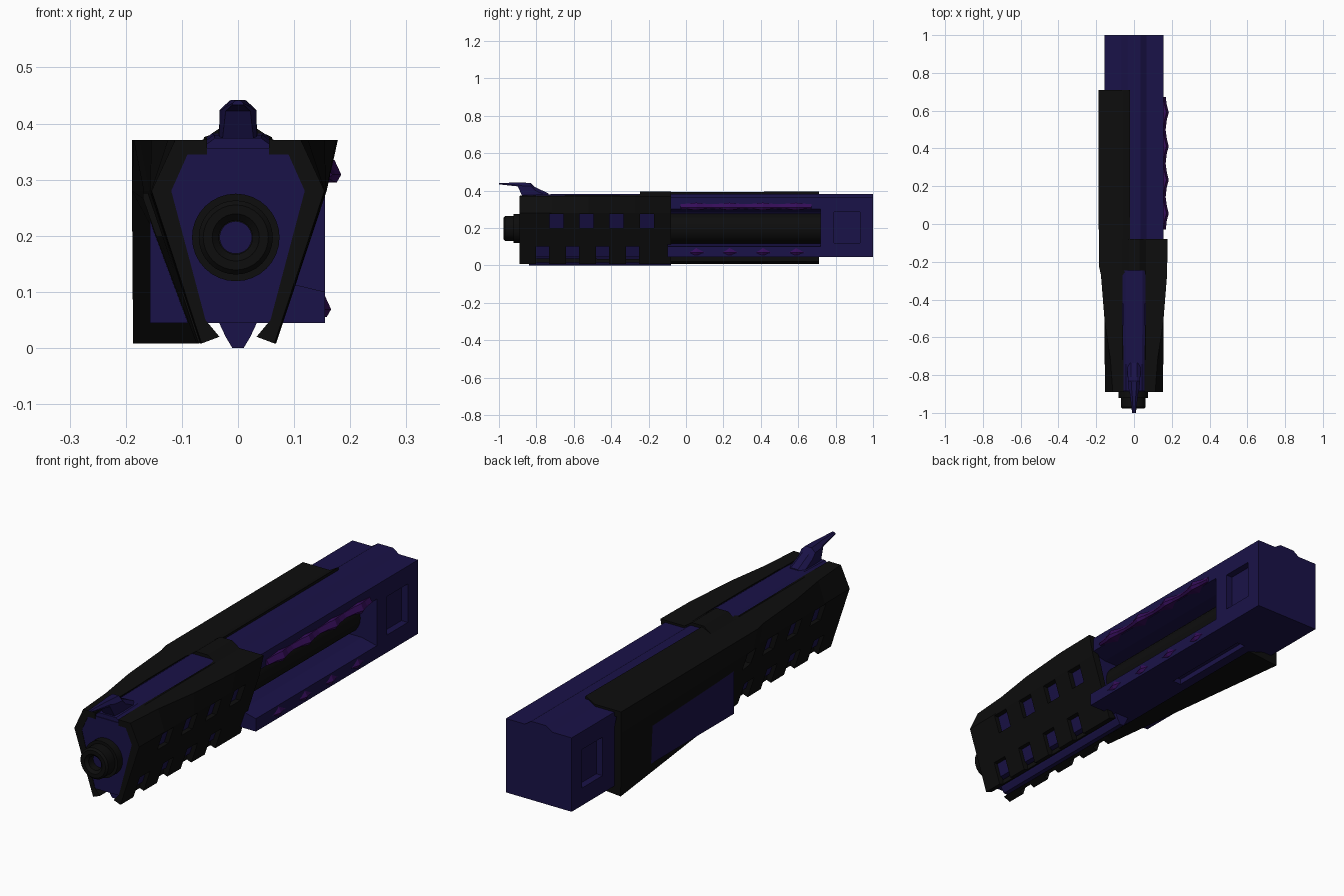
import bpy, bmesh, math
from mathutils import Vector

if "Cube" in bpy.data.objects:
    bpy.data.objects.remove(bpy.data.objects["Cube"])


def material(name, rgb):
    m = bpy.data.materials.new(name)
    m.diffuse_color = (*rgb, 1)
    m.use_nodes = True
    m.node_tree.nodes["Principled BSDF"].inputs["Base Color"].default_value = m.diffuse_color
    return m


NAVY = material("navy", (0.010, 0.006, 0.065))
BLACK = material("black", (0.004, 0.004, 0.004))
PURPLE = material("purple", (0.035, 0.004, 0.10))


def finish(name, bm, mat):
    bmesh.ops.recalc_face_normals(bm, faces=bm.faces)
    me = bpy.data.meshes.new(name)
    bm.to_mesh(me)
    bm.free()
    if mat:
        me.materials.append(mat)
    ob = bpy.data.objects.new(name, me)
    bpy.context.collection.objects.link(ob)
    return ob


def loft(name, stations, mat):
    """Skin (y, [(x, z), ...]) stations and cap the ends."""
    bm = bmesh.new()
    rings = [[bm.verts.new((x, y, z)) for x, z in pts] for y, pts in stations]
    n = len(rings[0])
    for a, b in zip(rings, rings[1:]):
        for i in range(n):
            j = (i + 1) % n
            bm.faces.new((a[i], a[j], b[j], b[i]))
    bm.faces.new(rings[0])
    bm.faces.new(rings[-1])
    return finish(name, bm, mat)


def prism(name, profile, y0, y1, mat):
    return loft(name, [(y0, profile), (y1, profile)], mat)


def mirrored(half):
    return half + [(-x, z) for x, z in reversed(half)]


def cut(ob, boxes):
    """Subtract (x0, x1, y0, y1, z0, z1) boxes from an object."""
    bm = bmesh.new()
    for x0, x1, y0, y1, z0, z1 in boxes:
        vs = bmesh.ops.create_cube(bm, size=1)["verts"]
        for v in vs:
            c = v.co
            v.co = Vector((x1 if c.x > 0 else x0, y1 if c.y > 0 else y0, z1 if c.z > 0 else z0))
    cutter = finish("cutter", bm, None)
    cutter.hide_render = True
    mod = ob.modifiers.new("cut", "BOOLEAN")
    mod.operation = "DIFFERENCE"
    mod.solver = "EXACT"
    mod.object = cutter
    bpy.context.view_layer.objects.active = ob
    bpy.ops.object.modifier_apply(modifier=mod.name)
    bpy.data.objects.remove(cutter)


def lathe(name, profile, mat, cx=-0.004, cz=0.197, n=32):
    """Closed (radius, y) outline turned about the barrel axis."""
    ob = loft(name, [(y, [(cx + r * math.cos(2 * math.pi * k / n),
                           cz + r * math.sin(2 * math.pi * k / n)) for k in range(n)])
                     for r, y in profile], mat)
    for o in bpy.context.selected_objects:
        o.select_set(False)
    ob.select_set(True)
    bpy.context.view_layer.objects.active = ob
    bpy.ops.object.shade_smooth_by_angle(angle=math.radians(35))
    ob.select_set(False)
    return ob


# Front core, hexagonal, inside the two shells
prism("front_core", mirrored([(0.105, 0.356), (0.134, 0.28), (0.06, 0.045)]), -0.888, -0.09, NAVY)
prism("keel", mirrored([(0.036, 0.05), (0.022, 0.02), (0.010, 0.0)]), -0.84, -0.08, NAVY)

# Rear body: C-shaped open channel section and solid block
roof = [(-0.157, 0.362), (-0.065, 0.362), (-0.035, 0.382), (0.035, 0.382), (0.065, 0.362), (0.155, 0.362)]
channel = prism("channel_body", roof + [
    (0.155, 0.30), (0.085, 0.283), (0.0, 0.283), (0.0, 0.117), (0.085, 0.117),
    (0.155, 0.10), (0.155, 0.045), (-0.157, 0.045)], -0.10, 0.72, NAVY)
cut(channel, [(-0.02, 0.02, 0.28, 0.70, 0.0, 0.068)])
block = prism("rear_block", roof + [(0.155, 0.045), (-0.157, 0.045)], 0.72, 1.0, NAVY)
cut(block, [(0.125, 0.3, 0.79, 0.93, 0.12, 0.285), (-0.3, -0.127, 0.79, 0.93, 0.12, 0.285)])


# Side shells: top corner, shoulder and foot shift along the length
def shell_section(s, lip, lip_z, top, shoulder, foot):
    fx = foot - 0.065
    pts = [(lip, lip_z), (0.062, 0.371), (top, 0.371), (shoulder, 0.28), (foot, 0.008), (0.033, 0.02),
           (0.058 + fx * 0.6, 0.05), (shoulder - 0.035, 0.28), (top - 0.022, 0.345), (lip, 0.345)]
    return [(s * x, z) for x, z in pts]


front = [(-0.89, (0.055, 0.372, 0.112, 0.154, 0.065)),
         (-0.72, (0.055, 0.374, 0.125, 0.155, 0.065)),
         (-0.52, (0.06, 0.376, 0.155, 0.156, 0.065)),
         (-0.27, (0.06, 0.376, 0.175, 0.158, 0.068))]
right_st = front + [(-0.08, (0.03, 0.39, 0.178, 0.158, 0.068))]
left_st = front + [(-0.22, (0.02, 0.39, 0.186, 0.168, 0.074)),
                   (0.71, (0.02, 0.395, 0.189, 0.189, 0.187))]
for side, s, st in (("right", 1, right_st), ("left", -1, left_st)):
    shell = loft(side + "_shell", [(y, shell_section(s, *p)) for y, p in st], BLACK)
    boxes = []
    for i in range(4):
        # square windows, then notches along the foot
        y = -0.73 + 0.161 * i
        xs = sorted((s * 0.07, s * 0.3))
        boxes.append((*xs, y, y + 0.075, 0.20, 0.275))
        y = -0.81 + 0.16 * i
        xs = sorted((s * 0.046, s * 0.3))
        boxes.append((*xs, y + 0.008, y + 0.078, -0.05, 0.10))
    cut(shell, boxes)

# Black bridge joining the shells over the top
prism("top_bridge", mirrored([(0.028, 0.395), (0.066, 0.369), (0.066, 0.345)]), -0.245, -0.08, BLACK)


# Navy top insert and hooked front sight
def rail(w, z):
    return mirrored([(w * 0.75, z), (w, z - 0.01), (w, 0.34)])


loft("top_insert", [(-0.885, rail(0.055, 0.374)), (-0.74, rail(0.057, 0.38)),
                    (-0.24, rail(0.061, 0.382))], NAVY)


def fin(w, low, high):
    return mirrored([(w * 0.45, high), (w, high - min(0.017, (high - low) * 0.6)), (w, low)])


loft("front_sight", [(-1.0, fin(0.010, 0.433, 0.441)), (-0.90, fin(0.022, 0.422, 0.442)),
                     (-0.875, fin(0.028, 0.37, 0.442)), (-0.83, fin(0.033, 0.35, 0.441)),
                     (-0.81, fin(0.033, 0.35, 0.42)), (-0.735, fin(0.036, 0.35, 0.384))], NAVY)

# Stepped muzzle with a navy bore, and the barrel in the channel
lathe("muzzle", [(0.078, -0.86), (0.078, -0.922), (0.066, -0.922), (0.066, -0.968),
                 (0.058, -0.976), (0.042, -0.976), (0.030, -0.965), (0.030, -0.93)], BLACK)
lathe("bore", [(0.029, -0.935), (0.029, -0.925)], NAVY)
lathe("barrel", [(0.081, -0.10), (0.081, 0.72)], BLACK)

# Purple crystal strips with four swellings each
for name, z, reach, tip in (("upper_crystals", 0.315, 0.168, -0.006), ("lower_crystals", 0.075, 0.150, -0.006)):
    st = []
    for i in range(4):
        for dy, bulge, h in ((0.0, 0.0, 0.012), (0.05, 0.006, 0.016), (0.085, 0.016, 0.02),
                             (0.125, 0.006, 0.015), (0.168, 0.0, 0.012)):
            x = reach + bulge
            st.append((-0.03 + 0.178 * i + dy, [(0.13, z + h), (x - 0.012, z + h), (x, z + tip),
                                               (x - 0.008, z - h), (0.13, z - h)]))
    loft(name, st, PURPLE)
